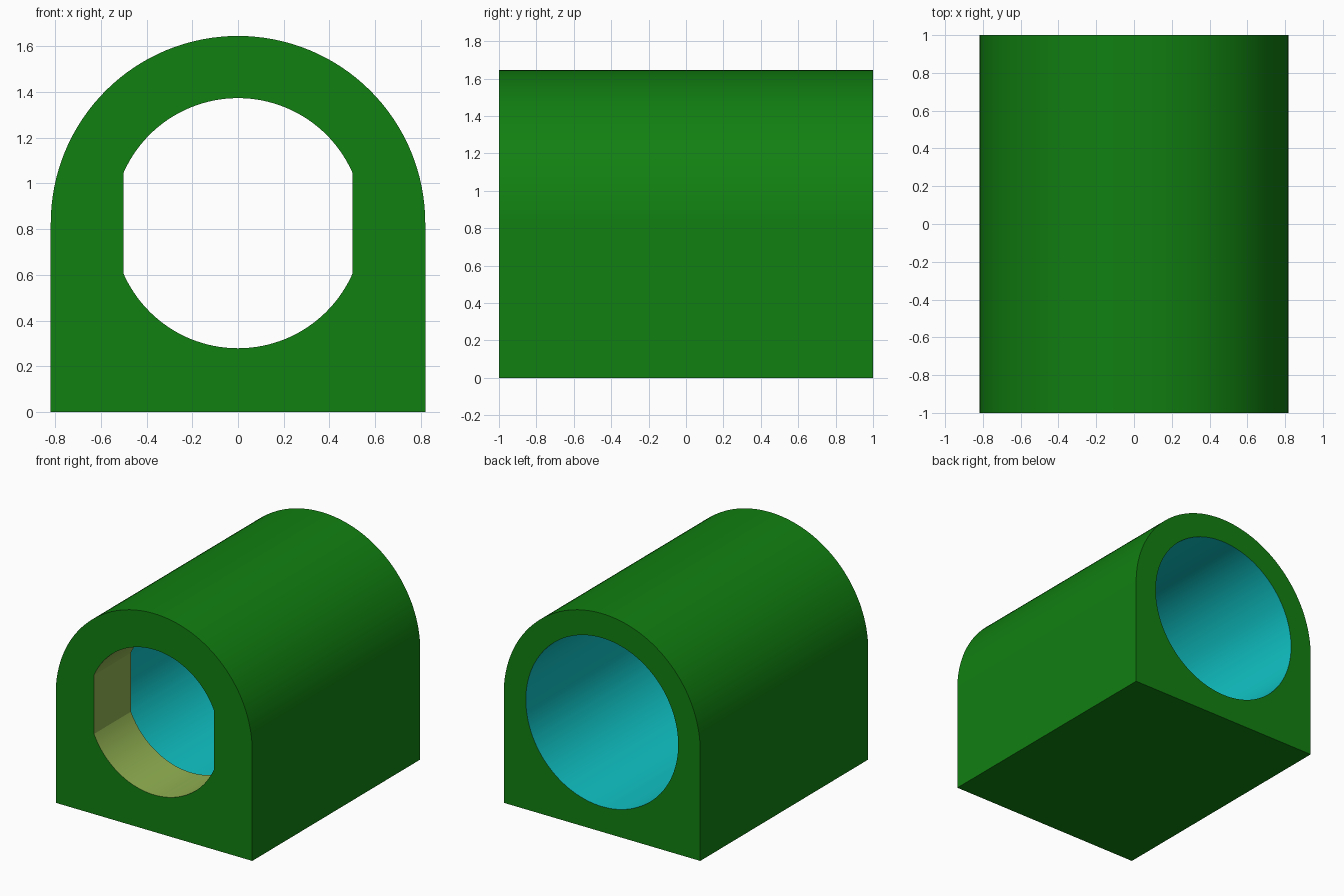
import bpy, bmesh, math

if "Cube" in bpy.data.objects:
    bpy.data.objects.remove(bpy.data.objects["Cube"])

AXIS_Z = 0.826      # height of the bore axis
R_OUT = 0.819       # arched roof radius, also half the width
R_BORE = 0.635      # wide bore, open at the back
R_PORT = 0.547      # narrow front opening
FLAT = 0.5          # half width between the flats of the front opening
Y_STEP = -0.56      # shoulder between opening and bore


def material(name, colour):
    m = bpy.data.materials.new(name)
    m.diffuse_color = (*colour, 1)
    m.use_nodes = True
    m.node_tree.nodes["Principled BSDF"].inputs["Base Color"].default_value = m.diffuse_color
    return m


# Each profile is a radius around the bore axis
def outer(a):
    c, s = abs(math.cos(a)), math.sin(a)
    if s >= 0:
        return R_OUT
    return min(R_OUT / max(c, 1e-6), AXIS_Z / -s)


def bore(a):
    return R_BORE


def port(a):
    return min(R_PORT, FLAT / max(abs(math.cos(a)), 1e-6))


# Shared angles: an even circle plus the exact profile corners
corner = math.atan2(AXIS_Z, R_OUT)
crease = math.acos(FLAT / R_PORT)
special = [-corner, math.pi + corner, crease, -crease,
           math.pi - crease, math.pi + crease]
special = [a % math.tau for a in special]
angles = [i * math.tau / 128 for i in range(128)]
angles = [a for a in angles if all(abs(a - s) > 0.01 for s in special)]
angles = sorted(angles + special)

# Closed loop of sections: shell, back rim, bore, shoulder, opening, front rim
GREEN, CYAN, OLIVE = 0, 1, 2
sections = [(outer, -1, GREEN), (outer, 1, GREEN), (bore, 1, CYAN),
            (bore, Y_STEP, OLIVE), (port, Y_STEP, OLIVE), (port, -1, GREEN)]

bm = bmesh.new()
rings = [[bm.verts.new((f(a) * math.cos(a), y, AXIS_Z + f(a) * math.sin(a)))
          for a in angles] for f, y, _ in sections]
n = len(angles)
for k, (_, _, mat) in enumerate(sections):
    r0, r1 = rings[k], rings[(k + 1) % len(rings)]
    for i in range(n):
        j = (i + 1) % n
        face = bm.faces.new((r0[i], r0[j], r1[j], r1[i]))
        face.material_index = mat
bmesh.ops.recalc_face_normals(bm, faces=bm.faces)

mesh = bpy.data.meshes.new("arched_housing")
bm.to_mesh(mesh)
bm.free()
mesh.materials.append(material("green", (0.0056, 0.216, 0.0056)))
mesh.materials.append(material("cyan", (0.0052, 0.552, 0.565)))
mesh.materials.append(material("olive", (0.287, 0.445, 0.084)))
housing = bpy.data.objects.new("arched_housing", mesh)
bpy.context.collection.objects.link(housing)

# Smooth curves, sharp corners
bpy.context.view_layer.objects.active = housing
housing.select_set(True)
bpy.ops.object.shade_smooth_by_angle(angle=math.radians(15))
